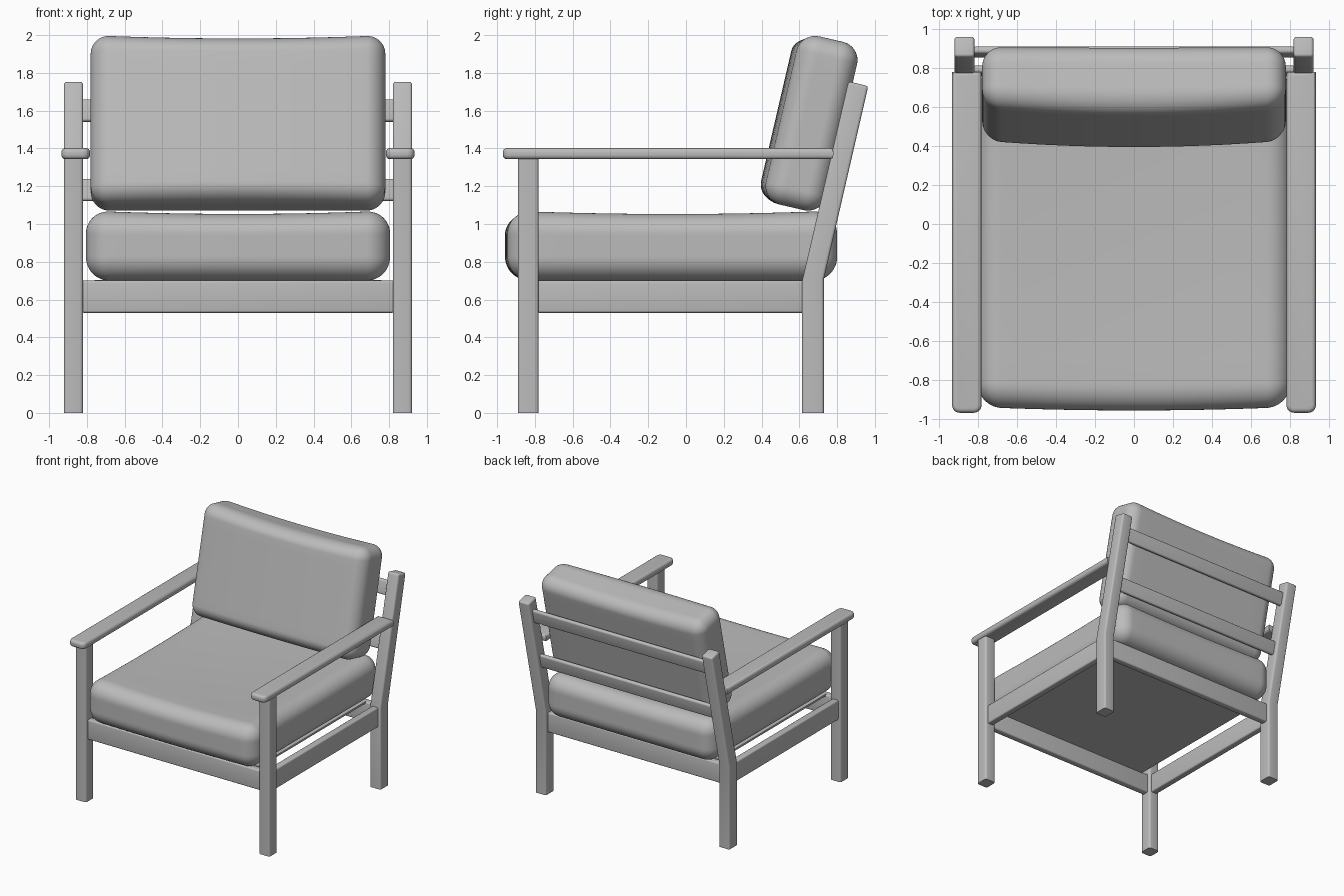
import bpy, bmesh, math
from mathutils import Vector, Matrix

cube = bpy.data.objects.get("Cube")
if cube:
    bpy.data.objects.remove(cube, do_unlink=True)

grey = bpy.data.materials.new("plain grey")
grey.use_nodes = True
grey.diffuse_color = (0.5, 0.5, 0.5, 1)
grey.node_tree.nodes["Principled BSDF"].inputs["Base Color"].default_value = (0.5, 0.5, 0.5, 1)


def finish(bm, name, matrix=None):
    bmesh.ops.recalc_face_normals(bm, faces=bm.faces[:])
    mesh = bpy.data.meshes.new(name)
    bm.to_mesh(mesh)
    bm.free()
    obj = bpy.data.objects.new(name, mesh)
    bpy.context.collection.objects.link(obj)
    mesh.materials.append(grey)
    if matrix:
        obj.matrix_world = matrix
    bpy.ops.object.select_all(action="DESELECT")
    obj.select_set(True)
    bpy.context.view_layer.objects.active = obj
    bpy.ops.object.shade_smooth_by_angle(angle=math.radians(35))
    return obj


def bevel(bm, edges, radius, segments=4):
    bmesh.ops.bevel(bm, geom=edges, offset=radius, segments=segments,
                    profile=0.5, affect="EDGES", clamp_overlap=True)


def box(name, low, high, radius=0.0, matrix=None, edge_rule=None):
    """Box between two corners with rounded edges."""
    low, high = Vector(low), Vector(high)
    bm = bmesh.new()
    bmesh.ops.create_cube(bm, size=1)
    for v in bm.verts:
        v.co = (low + high) / 2 + v.co * (high - low)
    if radius:
        bevel(bm, [e for e in bm.edges if not edge_rule or edge_rule(e)], radius)
    return finish(bm, name, matrix)


def upright(edge):
    a, b = edge.verts
    return abs(a.co.z - b.co.z) > 0.5


def cushion(name, half, radius, shape, matrix):
    """Rounded block on a grid, then softened by a shape function."""
    core = [h - radius for h in half]
    bm = bmesh.new()
    bmesh.ops.create_cube(bm, size=2)
    bmesh.ops.subdivide_edges(bm, edges=bm.edges[:], cuts=23, use_grid_fill=True)
    for v in bm.verts:
        inner, out = Vector(), Vector()
        for i, s in enumerate(v.co):
            a = min(abs(s) * 2, 1)
            b = max(abs(s) * 2 - 1, 0)
            inner[i] = math.copysign(core[i] * a, s)
            out[i] = math.copysign(math.tan(b * math.pi / 4), s) if b else 0
        v.co = inner + out.normalized() * radius
        v.co += shape(v.co, [c / h for c, h in zip(v.co, half)])
    return finish(bm, name, matrix)


def seat_shape(co, n):
    dip = 0.018 * (2 - n[0] ** 2 - n[1] ** 2) * max(n[2], 0)
    crown = 0.018 * (1 - n[0] ** 2) * max(-n[1], 0) ** 3
    return Vector((0, -crown, -dip))


def back_shape(co, n):
    belly = 0.035 * (1 - n[0] ** 2) * max(-n[1], 0)
    dip = 0.022 * (1 - n[0] ** 2) * max(n[2], 0) ** 2
    return Vector((0, -belly, -dip))


# Cushions
LEAN = -math.atan(0.232)
tilt = Matrix.Rotation(LEAN, 4, "X")
cushion("seat_cushion", (0.805, 0.87, 0.188), 0.125, seat_shape,
        Matrix.Translation((0, -0.07, 0.888)))
cushion("back_cushion", (0.78, 0.16, 0.46), 0.1, back_shape,
        Matrix.Translation((0, 0.669, 1.535)) @ tilt)

# Legs, armrests and side rails, left and right
for side, label in ((1, "left"), (-1, "right")):
    x0, x1 = sorted((side * 0.82, side * 0.922))
    box(label + "_front_leg", (x0, -0.89, 0), (x1, -0.78, 1.36), 0.018, edge_rule=upright)

    # Rear leg bends backwards above the seat rail
    bm = bmesh.new()
    profile = [(0.615, 0), (0.73, 0), (0.73, 0.71), (0.965, 1.73), (0.86, 1.755), (0.615, 0.7)]
    face = bm.faces.new([bm.verts.new((x0, y, z)) for y, z in profile])
    ext = bmesh.ops.extrude_face_region(bm, geom=[face])
    for v in ext["geom"]:
        if isinstance(v, bmesh.types.BMVert):
            v.co.x = x1
    bevel(bm, [e for e in bm.edges if upright(e) or
               all(v.co.z > 1.5 for v in e.verts)], 0.015)
    finish(bm, label + "_rear_leg")

    # Armrest: rounded plan corners at the front, then soft edges all round
    bm = bmesh.new()
    a0, a1 = sorted((side * 0.783, side * 0.935))
    plan = [(a0, -0.97), (a1, -0.97), (a1, 0.78), (a0, 0.78)]
    face = bm.faces.new([bm.verts.new((x, y, 1.343)) for x, y in plan])
    ext = bmesh.ops.extrude_face_region(bm, geom=[face])
    for v in ext["geom"]:
        if isinstance(v, bmesh.types.BMVert):
            v.co.z = 1.402
    bevel(bm, [e for e in bm.edges if e.verts[0].co.z != e.verts[1].co.z
               and e.verts[0].co.y < 0], 0.04, 5)
    bevel(bm, [e for e in bm.edges if abs(e.verts[0].co.z - e.verts[1].co.z) < 0.001], 0.022)
    finish(bm, label + "_armrest")

    r0, r1 = sorted((side * 0.84, side * 0.9))
    box(label + "_side_rail", (r0, -0.79, 0.53), (r1, 0.625, 0.7), 0.012)

# Front and rear seat rails, and the panel under the cushion
for name, y in (("front_rail", -0.835), ("rear_rail", 0.672)):
    box(name, (-0.83, y - 0.03, 0.53), (0.83, y + 0.03, 0.7), 0.012)
box("seat_panel", (-0.76, -0.81, 0.688), (0.76, 0.65, 0.704))

# Back slats follow the lean of the rear legs
for name, y, z in (("upper_slat", 0.883, 1.6), ("lower_slat", 0.785, 1.18)):
    box(name, (-0.83, -0.018, -0.06), (0.83, 0.018, 0.06), 0.014,
        Matrix.Translation((0, y, z)) @ tilt)
